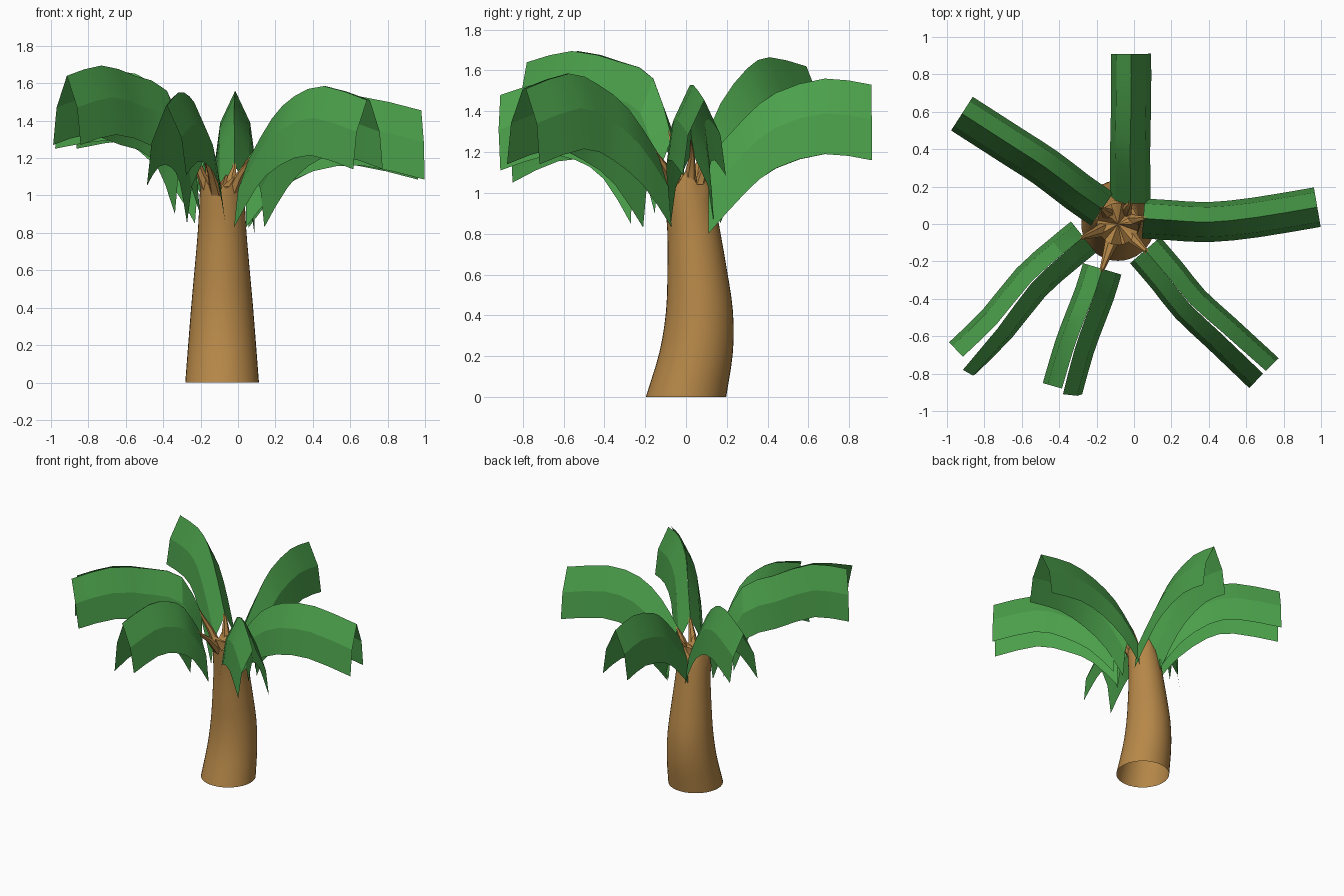
import bpy, bmesh, math
from mathutils import Vector

if "Cube" in bpy.data.objects:
    bpy.data.objects.remove(bpy.data.objects["Cube"])


def material(name, rgb):
    m = bpy.data.materials.new(name)
    m.diffuse_color = (*rgb, 1)
    m.use_nodes = True
    m.node_tree.nodes["Principled BSDF"].inputs["Base Color"].default_value = m.diffuse_color
    return m


GREEN = material("leaf green", (0.07, 0.35, 0.07))
BROWN = material("bark brown", (0.47, 0.245, 0.065))


def finish(bm, name, mat, angle=35):
    mesh = bpy.data.meshes.new(name)
    bm.to_mesh(mesh)
    bm.free()
    ob = bpy.data.objects.new(name, mesh)
    bpy.context.collection.objects.link(ob)
    mesh.materials.append(mat)
    bpy.ops.object.select_all(action='DESELECT')
    ob.select_set(True)
    bpy.context.view_layer.objects.active = ob
    bpy.ops.object.shade_smooth_by_angle(angle=math.radians(angle))
    return ob


def spline(pts, steps):
    """Catmull-Rom through the points."""
    p = [Vector(q) for q in pts]
    p = [2 * p[0] - p[1]] + p + [2 * p[-1] - p[-2]]
    out = []
    for i in range(1, len(p) - 2):
        a, b, c, d = p[i - 1:i + 3]
        for k in range(steps):
            t = k / steps
            out.append(0.5 * (2 * b + (c - a) * t + (2 * a - 5 * b + 4 * c - d) * t * t
                              + (3 * b - a - 3 * c + d) * t ** 3))
    return out + [p[-2]]


def bridge(bm, a, b):
    n = len(a)
    for i in range(n):
        j = (i + 1) % n
        bm.faces.new((a[i], a[j], b[j], b[i]))


# Ridge lines of the six fronds, from trunk to tip
RIDGES = {
    "back": [(-.02, .11, 1.17), (-.02, .29, 1.37), (-.02, .44, 1.49), (-.015, .68, 1.56), (-.015, .91, 1.53)],
    "right": [(.05, .03, 1.2), (.2, .02, 1.38), (.4, .01, 1.5), (.65, .035, 1.53), (.98, .09, 1.455)],
    "front_right": [(.06, -.14, 1.2), (.18, -.28, 1.41), (.3, -.43, 1.53), (.46, -.58, 1.585), (.69, -.8, 1.51)],
    "front": [(-.17, -.24, 1.22), (-.21, -.37, 1.44), (-.26, -.5, 1.53), (-.32, -.66, 1.55), (-.385, -.88, 1.48)],
    "front_left": [(-.27, -.07, 1.27), (-.38, -.16, 1.56), (-.55, -.31, 1.64), (-.73, -.53, 1.695), (-.915, -.71, 1.64)],
    "back_left": [(-.17, .08, 1.22), (-.3, .17, 1.44), (-.47, .3, 1.61), (-.64, .41, 1.665), (-.92, .59, 1.62)],
}
# Tip shifts of the ridge edge and the lower edge of single halves
SPLAY = {("front_left", 1): ((0, -.07, 0), (0, -.01, 0)),
         ("front_right", 1): ((.015, .015, 0), (.01, .005, 0)),
         ("front", 1): ((.005, -.03, 0), (.005, 0, 0)),
         ("front", -1): ((0, 0, 0), (0, 0, -.06))}
CENTRE = Vector((-.085, 0, 0))

# Trunk: bent, tapering, open at the bottom, crown raised below each stem
SIDES = 36
headings = [math.atan2(r[1][1] - CENTRE.y, r[1][0] - CENTRE.x) for r in RIDGES.values()]
path = spline([(0, .197, 0), (.05, .18, .22), (.066, .164, .42), (.055, .146, .62),
               (.037, .129, .82), (.01, .119, 1.02)], 3)
bm = bmesh.new()
rings = []
for y, r, z in path:
    rings.append([bm.verts.new((CENTRE.x + r * math.cos(2 * math.pi * i / SIDES),
                                y + r * math.sin(2 * math.pi * i / SIDES), z)) for i in range(SIDES)])
crown = []
for i in range(SIDES):
    a = 2 * math.pi * i / SIDES
    near = min(abs((a - h + math.pi) % (2 * math.pi) - math.pi) for h in headings)
    crown.append(bm.verts.new((CENTRE.x + .112 * math.cos(a), .112 * math.sin(a),
                               1.04 + .08 * max(0, 1 - near / .45))))
rings.append(crown)
for a, b in zip(rings, rings[1:]):
    bridge(bm, a, b)
tip = bm.verts.new((CENTRE.x, 0, 1.05))
for i in range(SIDES):
    bm.faces.new((crown[i], crown[(i + 1) % SIDES], tip))
finish(bm, "trunk", BROWN)

# Half frond profile: sideways offset, drop
PROFILE = [(0, 0), (.08, -.17), (.107, -.37)]

for name, ridge in RIDGES.items():
    pts = spline(ridge, 2)
    last = len(pts) - 1
    sides = []
    for i, p in enumerate(pts):
        t = pts[min(i + 1, last)] - pts[max(i - 1, 0)]
        sides.append(Vector((-t.y, t.x, 0)).normalized())

    # Folded leaf: two drooping halves meeting at the ridge
    bm = bmesh.new()
    for s in (1, -1):
        top, low = (Vector(v) for v in SPLAY.get((name, s), ((0, 0, 0), (0, 0, 0))))
        rows = []
        for i, (p, n) in enumerate(zip(pts, sides)):
            rows.append([bm.verts.new(p + n * (s * w) + Vector((0, 0, d))
                                      + top.lerp(low, d / -.37) * (i / last) ** 3)
                         for w, d in PROFILE])
        for i in range(last):
            for k in range(len(PROFILE) - 1):
                f = bm.faces.new((rows[i][k], rows[i + 1][k], rows[i + 1][k + 1], rows[i][k + 1]))
                f.normal_update()
                if f.normal.dot(sides[i]) * s < 0:
                    f.normal_flip()
    finish(bm, name + "_frond", GREEN, 17)

    # Stem: tapering from the crown into the underside of the ridge
    out = ((pts[0] - CENTRE) * Vector((1, 1, 0))).normalized()
    base = CENTRE + out * .07 + Vector((0, 0, 1.0))
    mid = base.lerp(pts[0], .5) + Vector((0, 0, .01))
    line = [base, mid, pts[0] + Vector((0, 0, -.02)), pts[1] + Vector((0, 0, -.035))]
    bm = bmesh.new()
    rings = []
    u = Vector((-out.y, out.x, 0))
    v = Vector((0, 0, .5)) - out * .7
    for p, r in zip(line, (.042, .026, .013, .003)):
        rings.append([bm.verts.new(p + u * (r * math.cos(k * math.pi / 3)) + v * (r * math.sin(k * math.pi / 3)))
                      for k in range(6)])
    for a, b in zip(rings, rings[1:]):
        bridge(bm, a, b)
    bm.faces.new(rings[0])
    bm.faces.new(rings[-1])
    bmesh.ops.recalc_face_normals(bm, faces=bm.faces)
    finish(bm, name + "_stem", BROWN)
